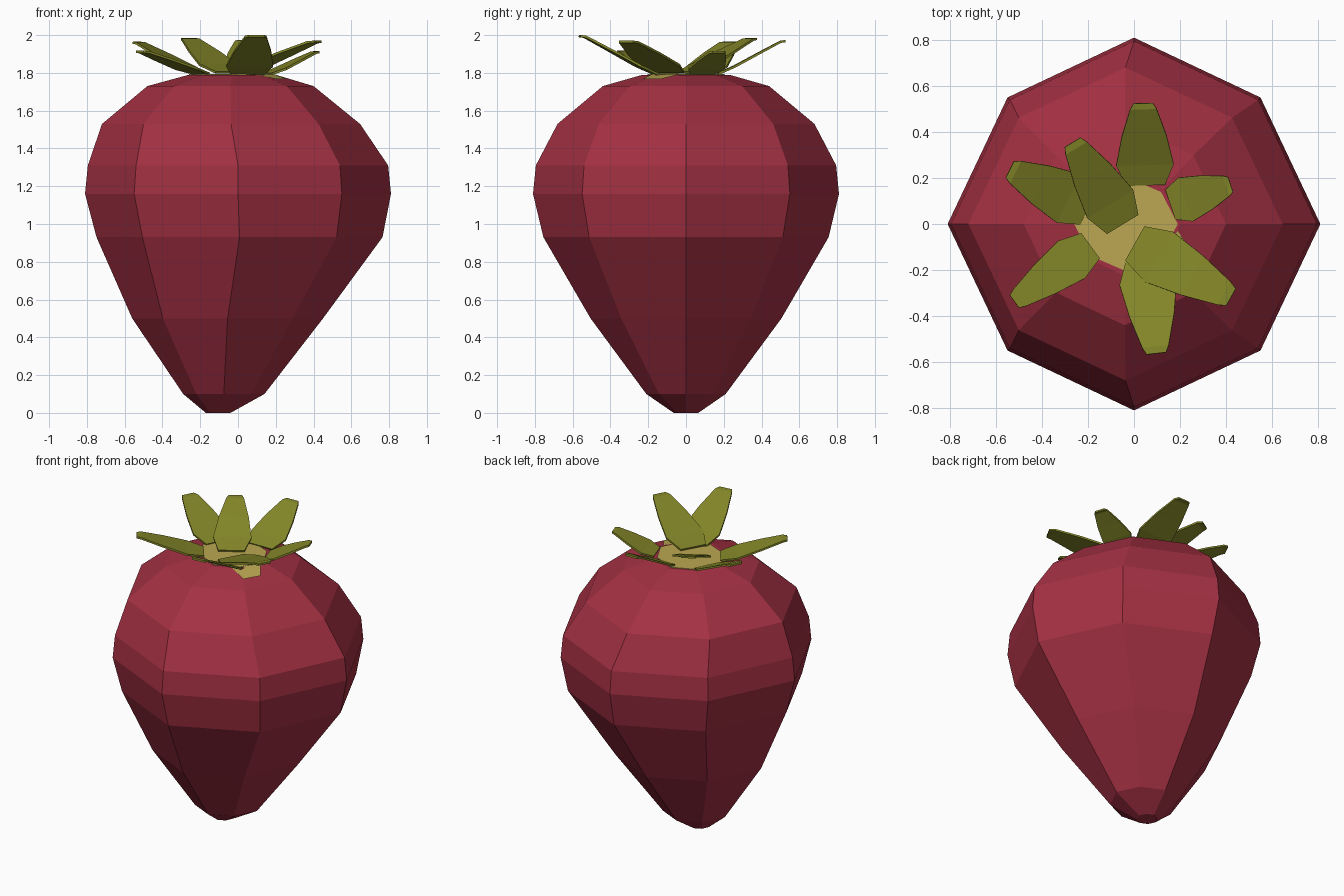
import bpy, bmesh, math
from mathutils import Vector

if "Cube" in bpy.data.objects:
    bpy.data.objects.remove(bpy.data.objects["Cube"])


def material(name, rgb):
    m = bpy.data.materials.new(name)
    m.diffuse_color = (*rgb, 1)
    m.use_nodes = True
    m.node_tree.nodes["Principled BSDF"].inputs["Base Color"].default_value = m.diffuse_color
    return m


red = material("berry red", (0.37, 0.030, 0.056))
green = material("leaf green", (0.225, 0.235, 0.021))
straw = material("pale straw", (0.50, 0.39, 0.085))


def make_object(name, bm, mat):
    bmesh.ops.recalc_face_normals(bm, faces=bm.faces)
    me = bpy.data.meshes.new(name)
    bm.to_mesh(me)
    bm.free()
    me.materials.append(mat)
    ob = bpy.data.objects.new(name, me)
    bpy.context.collection.objects.link(ob)
    return ob


def ring(bm, z, cx, rx, ry, cy=0):
    """Eight corners, the diagonal ones pulled in slightly."""
    pts = []
    for i in range(8):
        a = i * math.pi / 4
        k = 0.96 if i % 2 else 1.0
        pts.append(bm.verts.new((cx + k * rx * math.cos(a), cy + k * ry * math.sin(a), z)))
    return pts


def loft(bm, rings):
    for a, b in zip(rings, rings[1:]):
        for i in range(8):
            j = (i + 1) % 8
            bm.faces.new((a[i], a[j], b[j], b[i]))
    bm.faces.new(rings[0][::-1])
    bm.faces.new(rings[-1])


# Berry body: height, centre x, x radius, y radius
profile = [
    (0.00, -0.105, 0.065, 0.065),
    (0.10, -0.075, 0.215, 0.21),
    (0.50, -0.055, 0.505, 0.505),
    (0.93, 0.008, 0.757, 0.755),
    (1.16, 0.000, 0.81, 0.81),
    (1.31, 0.000, 0.795, 0.795),
    (1.53, -0.037, 0.683, 0.68),
    (1.73, -0.040, 0.440, 0.44),
    (1.79, -0.030, 0.230, 0.23),
]
bm = bmesh.new()
loft(bm, [ring(bm, *p) for p in profile])
make_object("berry_body", bm, red)

# Straw coloured crown disc with a flap over the front right shoulder
bm = bmesh.new()
loft(bm, [ring(bm, 1.786, -0.035, 0.225, 0.205), ring(bm, 1.794, -0.035, 0.225, 0.205)])
flap = [(0.19, -0.03, 1.793), (0.08, -0.18, 1.793), (0.20, -0.23, 1.768), (0.26, -0.13, 1.768)]
bm.faces.new([bm.verts.new(p) for p in flap])
make_object("crown_disc", bm, straw)

# Leaves share one outline: share of length, share of width, share of rise
outline = [(0, 0.68, 0), (0.25, 1.0, 0.23), (0.6, 0.78, 0.62), (0.93, 0.46, 0.98), (1, 0.34, 1.0)]


def leaf(name, base, tip, z0, z1, width):
    b, t = Vector(base), Vector(tip)
    side = Vector((b.y - t.y, t.x - b.x)).normalized()
    bm = bmesh.new()
    rows = []
    for u, w, h in outline:
        c = b.lerp(t, u)
        z = z0 + (z1 - z0) * h
        rows.append([bm.verts.new((*(c + side * s * w * width / 2), z)) for s in (-1, 1)])
    for p, q in zip(rows, rows[1:]):
        bm.faces.new((p[0], p[1], q[1], q[0]))
    ob = make_object(name, bm, green)
    mod = ob.modifiers.new("thickness", "SOLIDIFY")
    mod.thickness = 0.012
    mod.offset = 0


leaf("leaf_back", (0.05, 0.17), (0.04, 0.525), 1.795, 1.968, 0.25)
leaf("leaf_back_left", (-0.05, 0.0), (-0.267, 0.355), 1.802, 1.98, 0.235)
leaf("leaf_left", (-0.20, 0.07), (-0.54, 0.237), 1.795, 1.96, 0.235)
leaf("leaf_front_left", (-0.19, -0.095), (-0.52, -0.337), 1.795, 1.912, 0.20)
leaf("leaf_front", (0.05, -0.15), (0.097, -0.563), 1.79, 1.995, 0.25)
leaf("leaf_front_right", (0.005, -0.085), (0.422, -0.318), 1.805, 1.965, 0.25)
leaf("leaf_right", (0.16, 0.085), (0.42, 0.172), 1.795, 1.91, 0.20)
